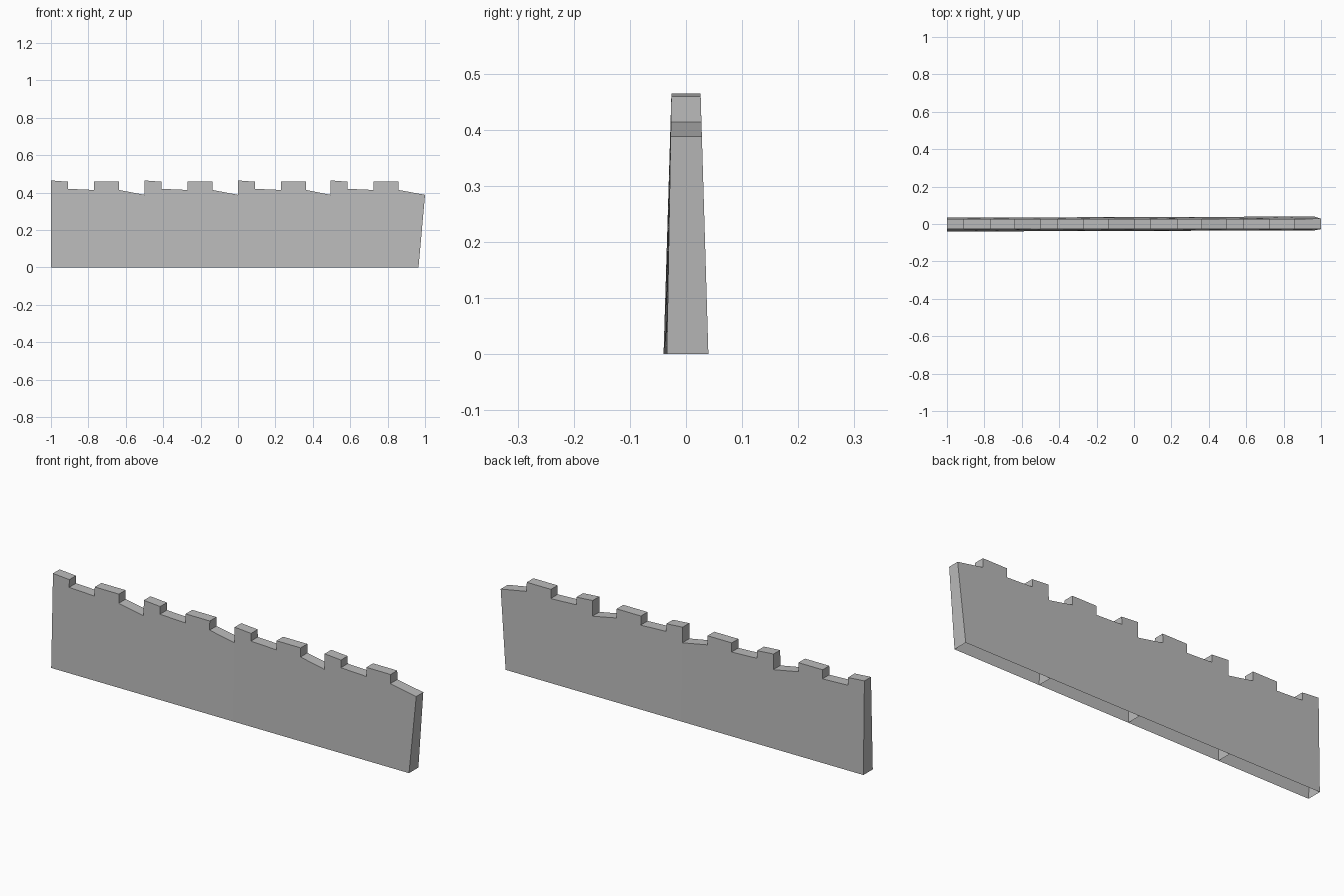
import bpy
import bmesh

cube = bpy.data.objects.get("Cube")
if cube:
    bpy.data.objects.remove(cube)

# Single stone colour
stone = bpy.data.materials.new("grey stone")
stone.use_nodes = True
grey = (0.5, 0.5, 0.5, 1)
stone.diffuse_color = grey
stone.node_tree.nodes["Principled BSDF"].inputs["Base Color"].default_value = grey

# Battlement outline of one section: offset along the wall, height
BATTLEMENT = [(0, 0.465), (0.09, 0.458), (0.09, 0.42), (0.23, 0.414),
              (0.23, 0.459), (0.363, 0.459), (0.363, 0.414)]
TOP = 0.465


def wall_y(x, z, side):
    """Tapered thickness; the base is turned slightly along the wall."""
    base = side * 0.037 + 0.003 * x
    return base + (side * 0.026 - base) * z / TOP


def wall_section(name, start, end, foot, end_cap):
    """Hollow section, open underneath, with a partition at its start."""
    outline = [(start, 0)] + [(start + dx, z) for dx, z in BATTLEMENT]
    outline += [(end, 0.388), (foot, 0)]
    bm = bmesh.new()
    front, back = ([bm.verts.new((x, wall_y(x, z, s), z)) for x, z in outline]
                   for s in (-1, 1))
    bm.faces.new(front[::-1])
    bm.faces.new(back)
    edges = len(outline) - (1 if end_cap else 2)
    for i in range(edges):
        bm.faces.new((front[i], front[i + 1], back[i + 1], back[i]))
    mesh = bpy.data.meshes.new(name)
    bm.to_mesh(mesh)
    bm.free()
    mesh.materials.append(stone)
    bpy.context.collection.objects.link(bpy.data.objects.new(name, mesh))


# Four sections in a row; the last one ends in a leaning face
joints = [-1, -0.5, 0, 0.495, 1]
for n in range(4):
    last = n == 3
    end = joints[n + 1]
    wall_section(f"wall_section_{n + 1}", joints[n], end,
                 0.965 if last else end, last)
